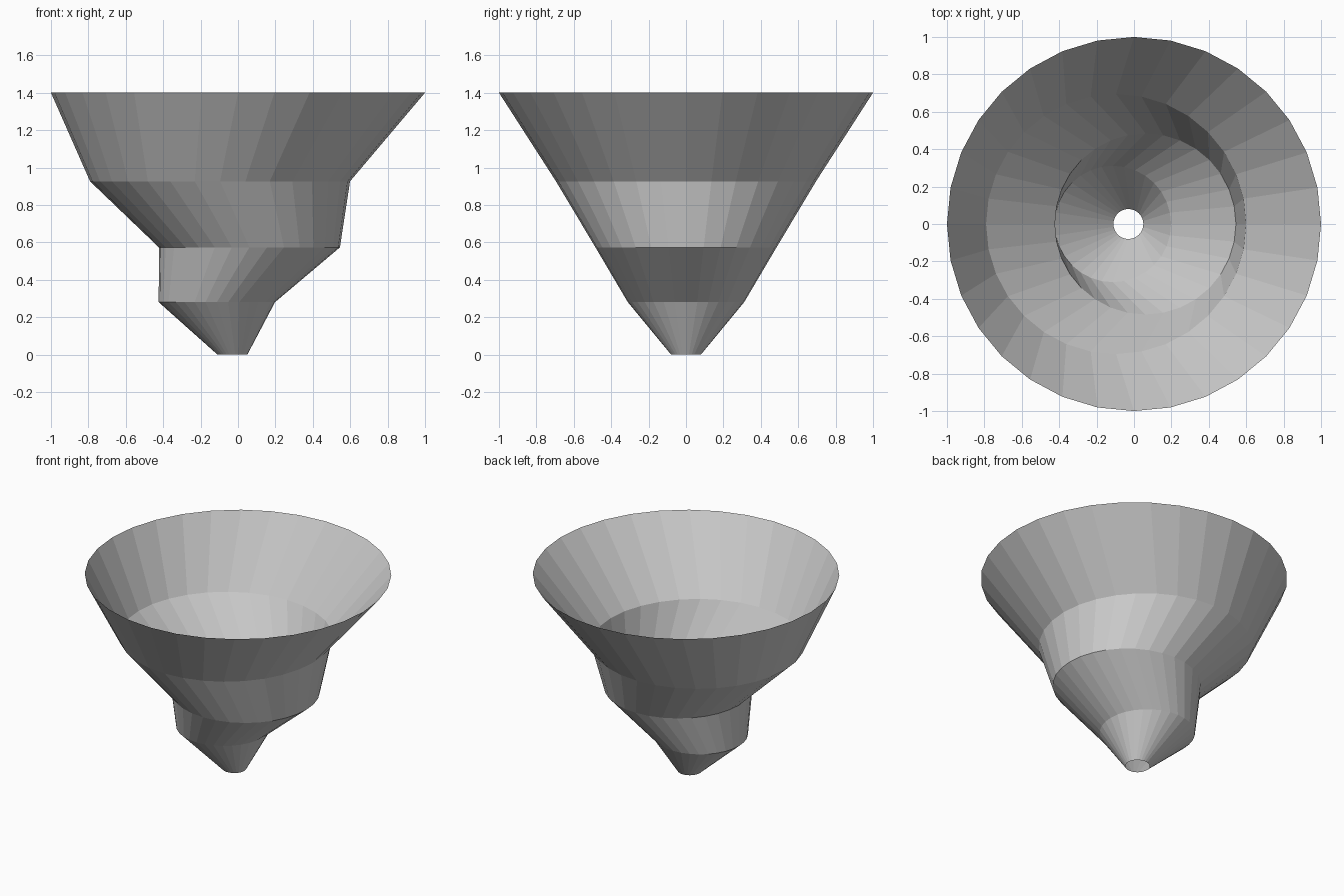
import bpy, bmesh
from math import sin, cos, tau

if "Cube" in bpy.data.objects:
    bpy.data.objects.remove(bpy.data.objects["Cube"])

SIDES = 32
# Each ring: centre x, height, radius
RINGS = [(-0.03, 0.0, 0.08), (-0.113, 0.28, 0.311), (0.061, 0.573, 0.484),
         (-0.096, 0.926, 0.695), (0.0, 1.4, 1.0)]

bm = bmesh.new()


def ring(cx, z, r):
    return [bm.verts.new((cx + r * cos(tau * i / SIDES), r * sin(tau * i / SIDES), z))
            for i in range(SIDES)]


# Open, flat-shaded funnel wall lofted through the off-centre rings
loops = [ring(*data) for data in RINGS]
for low, high in zip(loops, loops[1:]):
    for i in range(SIDES):
        j = (i + 1) % SIDES
        bm.faces.new((low[i], low[j], high[j], high[i]))

mesh = bpy.data.meshes.new("funnel_wall")
bm.to_mesh(mesh)
bm.free()
funnel = bpy.data.objects.new("funnel_wall", mesh)
bpy.context.collection.objects.link(funnel)
